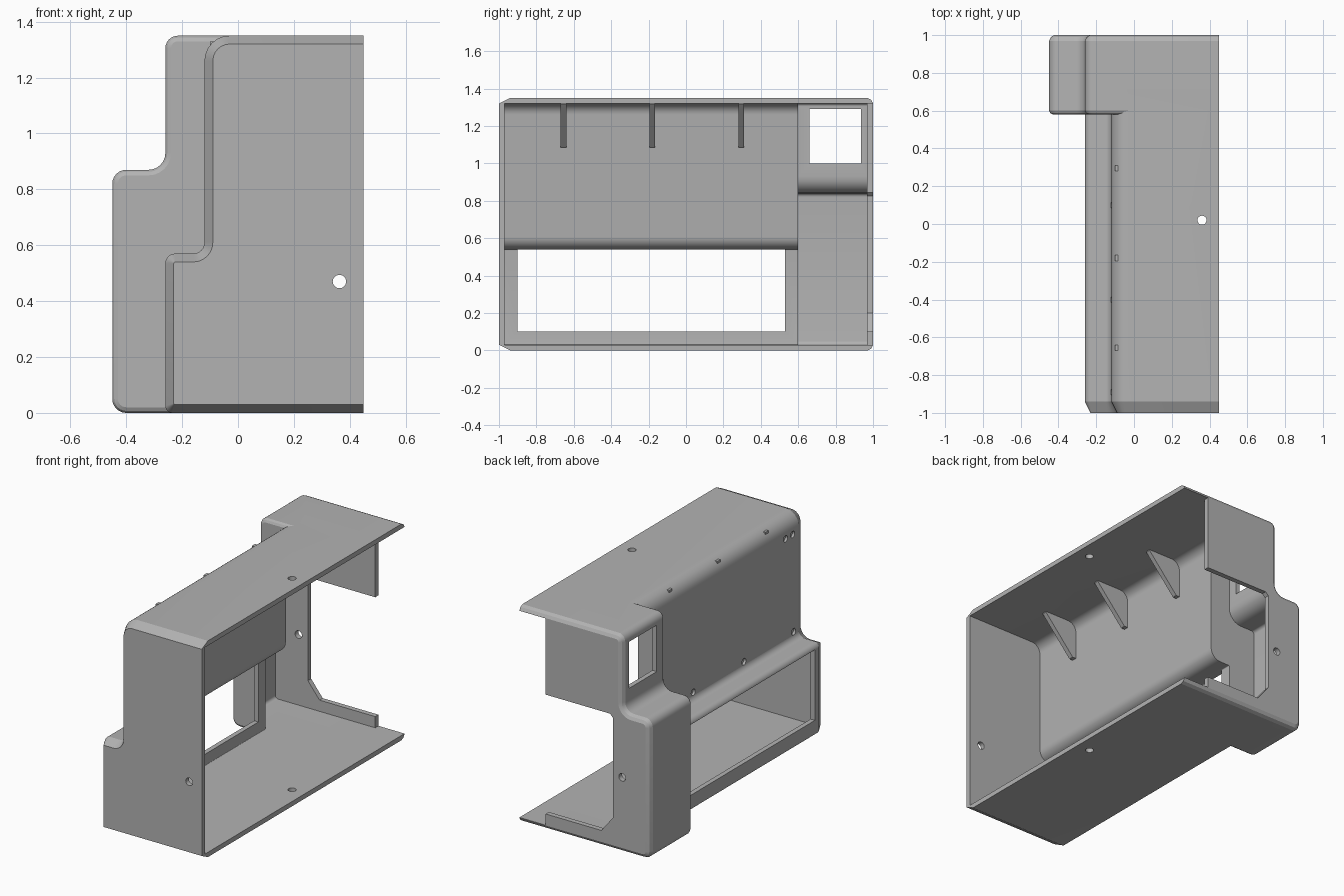
import bpy, bmesh, math
from mathutils import Vector, Matrix

cube = bpy.data.objects.get("Cube")
if cube:
    bpy.data.objects.remove(cube)

grey = bpy.data.materials.new("matte grey")
grey.diffuse_color = (0.45, 0.45, 0.45, 1)
grey.use_nodes = True
grey.node_tree.nodes["Principled BSDF"].inputs["Base Color"].default_value = (0.45, 0.45, 0.45, 1)

RIM, TOP, WALL = 0.45, 1.35, 0.03
# Profiles in x, z and corner radius
MAIN = [(RIM, 0, 0), (-0.26, 0, 0.025), (-0.26, 0.57, 0.035), (-0.12, 0.57, 0.04),
        (-0.12, TOP, 0.09), (RIM, TOP, 0)]
BLOCK = [(RIM, 0, 0), (-0.45, 0, 0.05), (-0.45, 0.87, 0.05), (-0.26, 0.87, 0.06),
         (-0.26, TOP, 0.045), (RIM, TOP, 0)]


def to_object(name, bm):
    bmesh.ops.recalc_face_normals(bm, faces=bm.faces)
    mesh = bpy.data.meshes.new(name)
    bm.to_mesh(mesh)
    bm.free()
    obj = bpy.data.objects.new(name, mesh)
    mesh.materials.append(grey)
    bpy.context.collection.objects.link(obj)
    return obj


def rounded(profile, inset, right):
    """Inset a right-angled profile and round its corners."""
    pts = [Vector((x, z)) for x, z, r in profile]
    out = [(right, inset)]
    for i in range(1, len(pts) - 1):
        u = (pts[i] - pts[i - 1]).normalized()
        v = (pts[i + 1] - pts[i]).normalized()
        p = pts[i] + inset * Vector((u.y + v.y, -u.x - v.x))
        convex = u.x * v.y - u.y * v.x < 0
        r = max(profile[i][2] + (-inset if convex else inset), 0.004)
        c = p - u * r + v * r
        for k in range(7):
            a = math.pi / 2 * k / 6
            out.append(tuple(c + r * (u * math.sin(a) - v * math.cos(a))))
    return out + [(right, TOP - inset)]


def loft(name, sections):
    """Skin matching x, z loops placed along y."""
    bm = bmesh.new()
    rings = [[bm.verts.new((x, y, z)) for x, z in loop] for y, loop in sections]
    for a, b in zip(rings, rings[1:]):
        for i in range(len(a)):
            j = (i + 1) % len(a)
            bm.faces.new((a[i], a[j], b[j], b[i]))
    bm.faces.new(rings[0])
    bm.faces.new(rings[-1])
    return to_object(name, bm)


def shell(name, profile, sections, right=RIM):
    return loft(name, [(y, rounded(profile, d, right)) for y, d in sections])


def prism(name, loop, y0, y1):
    return loft(name, [(y0, loop), (y1, loop)])


def box(name, x0, x1, y0, y1, z0, z1):
    return prism(name, [(x0, z0), (x1, z0), (x1, z1), (x0, z1)], y0, y1)


def rod(name, centre, axis, length, radius=0.024):
    bm = bmesh.new()
    turn = Vector((0, 0, 1)).rotation_difference(Vector(axis)).to_matrix().to_4x4()
    bmesh.ops.create_cone(bm, cap_ends=True, segments=24, radius1=radius, radius2=radius,
                          depth=length, matrix=Matrix.Translation(centre) @ turn)
    return to_object(name, bm)


def combine(target, other, operation):
    other.hide_render = True
    mod = target.modifiers.new("combine", 'BOOLEAN')
    mod.operation, mod.solver, mod.object = operation, 'EXACT', other
    bpy.context.view_layer.objects.active = target
    bpy.ops.object.modifier_apply(modifier=mod.name)
    bpy.data.objects.remove(other)


# Outer housing: long stepped body and wider rear block
housing = shell("housing", MAIN, [(-1, WALL), (-0.94, 0), (0.7, 0)])
rear = shell("rear_block", BLOCK, [(0.58, 0.02), (0.587, 0.007), (0.6, 0), (0.97, 0),
                                   (0.99, 0.01), (1, 0.028)])
combine(housing, rear, 'UNION')

# Hollow inside, open on the left side
cutters = [
    shell("main_cavity", MAIN, [(-0.97, WALL), (0.7, WALL)], 0.6),
    shell("rear_cavity", BLOCK, [(0.6, WALL), (0.968, WALL)], 0.6),
    box("long_slot", -0.35, -0.15, -0.9, 0.53, 0.1, 0.54),
    box("square_window", -0.35, -0.15, 0.66, 0.935, 1.0, 1.29),
    prism("rear_opening", [(-0.195, 0.2), (-0.115, 0.1), (0.27, 0.1), (0.27, WALL), (0.6, WALL),
                           (0.6, TOP - WALL), (0.27, TOP - WALL), (0.27, 0.845),
                           (-0.175, 0.845), (-0.195, 0.825)], 0.9, 1.1),
    # Screw holes through lid and floor, front wall and rear wall
    rod("lid_and_floor_hole", (0.36, 0.02, 0.7), (0, 0, 1), 2),
    rod("front_hole", (0.363, -1, 0.47), (0, 1, 0), 0.2),
    rod("rear_hole", (-0.26, 1, 0.47), (0, 1, 0), 0.2),
]
# Shallow screw recesses on the right wall
for y, z in [(0.1, 0.62), (-0.4, 0.62), (-0.89, 0.62), (-0.81, 1.23), (-0.88, 1.23)]:
    cutters.append(rod("recess", (-0.12, y, z), (1, 0, 0), 0.03, 0.02))
for cutter in cutters:
    combine(housing, cutter, 'DIFFERENCE')

# Triangular ribs under the lid
for i, y in enumerate((-0.655, -0.18, 0.295)):
    prism(f"rib_{i + 1}", [(-0.1, 1.33), (0.14, 1.33), (0.14, 1.315), (-0.065, 1.085), (-0.1, 1.085)],
          y - 0.015, y + 0.015)

# Smooth the rounded corners only
bpy.ops.object.select_all(action='DESELECT')
housing.select_set(True)
bpy.context.view_layer.objects.active = housing
bpy.ops.object.shade_smooth_by_angle(angle=math.radians(25))
